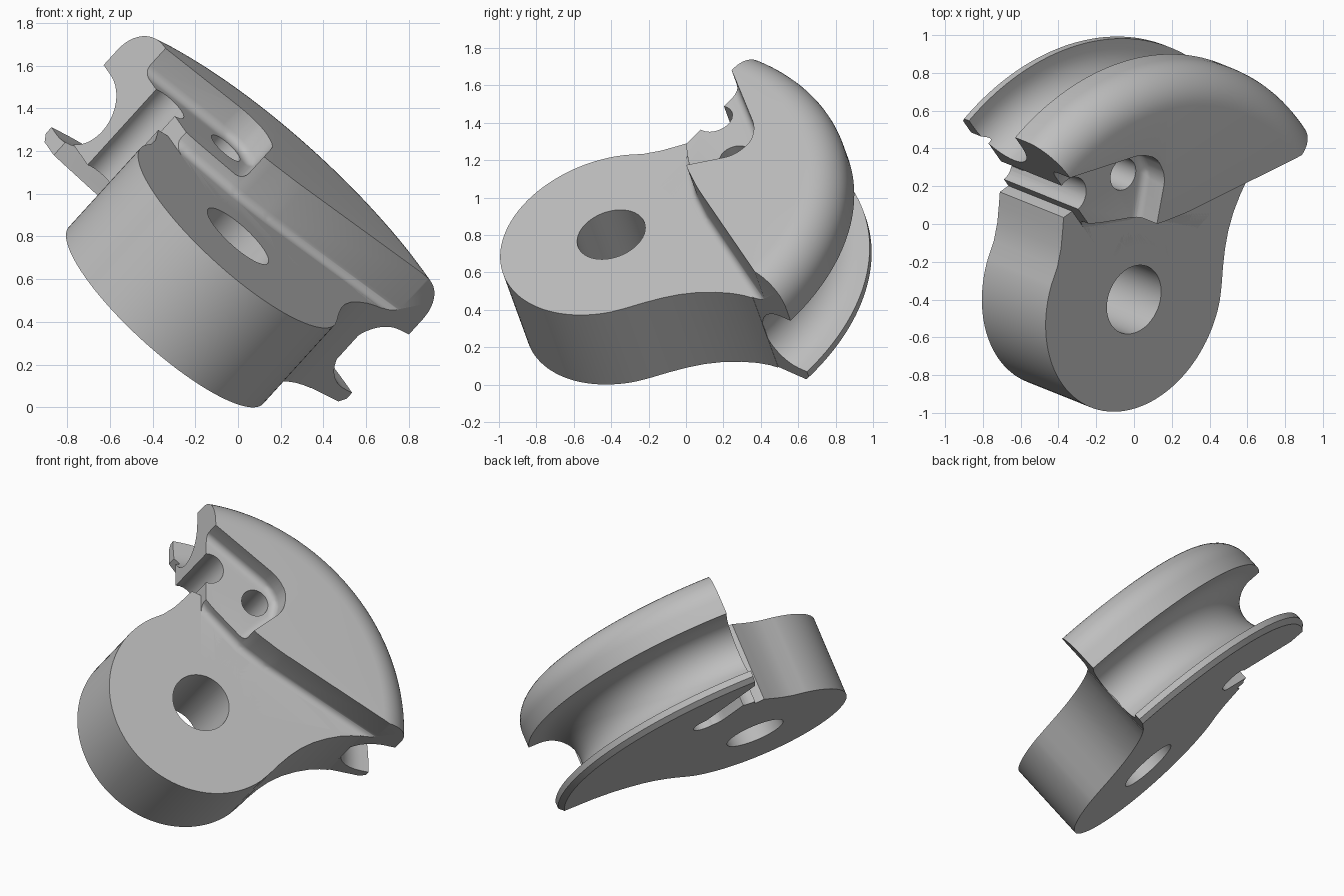
import bpy, bmesh, math
from mathutils import Matrix, Vector

cube = bpy.data.objects.get("Cube")
if cube:
    bpy.data.objects.remove(cube, do_unlink=True)

grey = bpy.data.materials.new("plain grey")
grey.use_nodes = True
grey.diffuse_color = (0.52, 0.52, 0.52, 1)
grey.node_tree.nodes["Principled BSDF"].inputs["Base Color"].default_value = (0.52, 0.52, 0.52, 1)

# Tilted frame: origin at the pivot hole, third axis along the hole
across = Vector((0.739, 0.0, -0.671)).normalized()
axis = Vector((0.648, -0.26, 0.713)).normalized()
along = axis.cross(across).normalized()
frame = Matrix((across, along, axis)).transposed().to_4x4()
frame.translation = (0, -0.4, 0.802)

THICK = 0.52
CAP = 0.24
SHELF = 0.085


def loft(name, rings, rounding=0):
    """Solid through matching rings, capped at both ends, optionally rounded."""
    bm = bmesh.new()
    loops = [[bm.verts.new(p) for p in ring] for ring in rings]
    count = len(loops[0])
    for a, b in zip(loops, loops[1:]):
        for i in range(count):
            j = (i + 1) % count
            bm.faces.new((a[i], a[j], b[j], b[i]))
    bm.faces.new(loops[0])
    bm.faces.new(loops[-1])
    bmesh.ops.recalc_face_normals(bm, faces=bm.faces)
    if rounding:
        bmesh.ops.bevel(bm, geom=list(bm.edges), offset=rounding, segments=5,
                        profile=0.5, affect='EDGES', clamp_overlap=True)
    mesh = bpy.data.meshes.new(name)
    bm.to_mesh(mesh)
    bm.free()
    mesh.materials.append(grey)
    obj = bpy.data.objects.new(name, mesh)
    bpy.context.collection.objects.link(obj)
    return obj


def prism(name, outline, low, high, rounding=0):
    return loft(name, [[(u, v, w) for u, v in outline] for w in (low, high)], rounding)


def arc(cx, cy, radius, start, end, steps):
    angles = [math.radians(start + (end - start) * i / steps) for i in range(steps + 1)]
    return [(cx + radius * math.cos(a), cy + radius * math.sin(a)) for a in angles]


def cut(targets, cutter):
    for obj in targets:
        mod = obj.modifiers.new("cut", 'BOOLEAN')
        mod.operation = 'DIFFERENCE'
        mod.solver = 'EXACT'
        mod.object = cutter
        bpy.context.view_layer.objects.active = obj
        bpy.ops.object.modifier_apply(modifier=mod.name)
    bpy.data.objects.remove(cutter, do_unlink=True)


# Body plate: round end, slight waist, flare towards the grooved rim
outline = arc(0, 0, 0.615, 172, 360, 60)
outline += [(0.608, 0.08), (0.594, 0.18), (0.585, 0.28), (0.585, 0.38), (0.598, 0.48),
            (0.625, 0.58), (0.66, 0.67), (0.695, 0.735), (0.73, 0.785)]
outline += [(0.3, 0.75), (-0.3, 0.6), (-0.5, 0.52), (-0.61, 0.45),
            (-0.6, 0.38), (-0.588, 0.28), (-0.59, 0.18)]
body = prism("body_plate", outline, -THICK, 0)

# Grooved rim sector: flange, half-round groove and rounded cap, swept about the hole
profile = [(0.3, -THICK), (1.28, -THICK), (1.31, -0.49), (1.31, -0.45)]
profile += arc(1.255, -0.255, 0.195, 270, 90, 20)
profile += [(1.33, -0.06)] + arc(1.13, 0.04, 0.2, 0, 90, 12) + [(0.3, CAP)]
steps = 64
rings = []
for i in range(steps + 1):
    a = math.radians(47.3 + (139 - 47.3) * i / steps)
    rings.append([(r * math.cos(a), r * math.sin(a), w) for r, w in profile])
rim = loft("grooved_rim", rings)

# Step down from the cap and shelf to the body face
cut([rim], prism("step_cutter", [(-2, -1), (2, -1), (2, 1.365), (0.04, 0.542),
                                 (-0.15, 0.48), (-0.45, 0.44), (-2, 0.44)], 0, 1, 0.045))

# Shelf recess around the small bolt hole
cut([rim], prism("recess_cutter", [(-0.16, -1), (-0.16, 0.74), (-0.24, 0.84), (-0.36, 0.86),
                                   (-0.85, 0.73), (-2, 0.4), (-2, -1)], SHELF, 1, 0.045))

# Trough on the underside, and side notch beside the rim end
trough = arc(-0.36, 0.68, 0.09, -90, 90, 8) + [(-1.2, 0.78), (-1.2, 0.6)]
cut([rim, body], prism("trough_cutter", trough, -0.8, -0.41, 0.03))
cut([rim, body], prism("notch_cutter", arc(-0.66, 0.595, 0.1, 0, 345, 23), -1, 1))

# Pivot hole and bolt hole
for u, v, radius in ((0, 0, 0.189), (-0.32, 0.71, 0.088)):
    hole = arc(u, v, radius, 0, 352.5, 47)
    cut([rim, body], prism("hole_cutter", hole, -1, 1))

# Smooth shading with crisp edges, then tilt into place
for obj in (body, rim):
    bpy.ops.object.select_all(action='DESELECT')
    obj.select_set(True)
    bpy.context.view_layer.objects.active = obj
    bpy.ops.object.shade_smooth_by_angle(angle=math.radians(30))
    obj.matrix_world = frame
